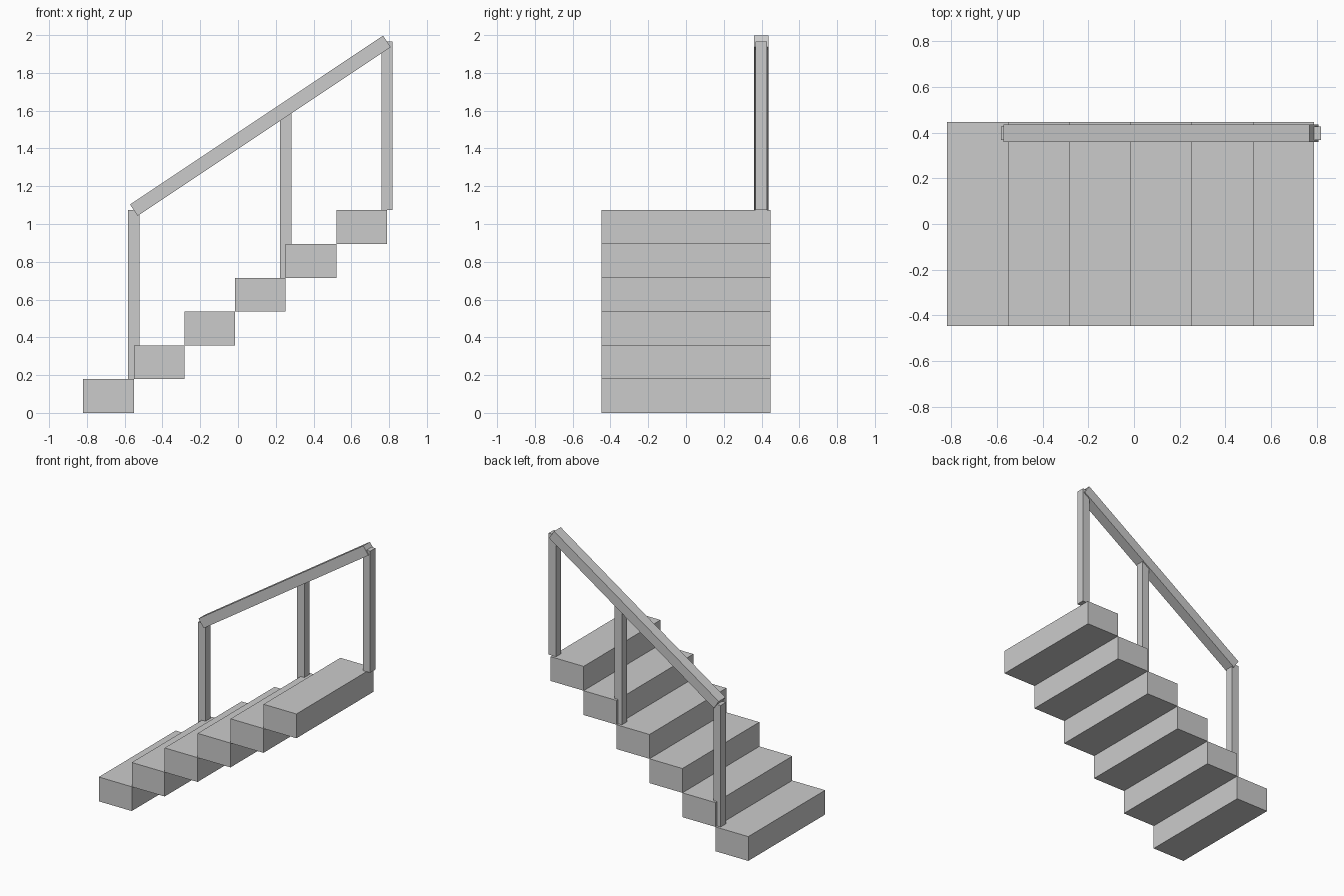
import bpy, math

if "Cube" in bpy.data.objects:
    bpy.data.objects.remove(bpy.data.objects["Cube"])

COUNT = 6
RUN, RISE, WIDTH = 0.2681, 0.1788, 0.894
POST, POST_H = 0.06, 0.894
RAIL_Y = 0.398
X0 = -0.82


def box(name, center, size, pitch=0.0):
    bpy.ops.mesh.primitive_cube_add(size=1, location=center)
    ob = bpy.context.object
    ob.name = name
    ob.scale = size
    bpy.ops.object.transform_apply(location=False, rotation=False, scale=True)
    ob.rotation_euler.y = pitch
    return ob


# Solid block steps climbing towards +x
for i in range(COUNT):
    box(f"step_{i + 1}", (X0 + (i + 0.5) * RUN, 0, (i + 0.5) * RISE),
        (RUN, WIDTH, RISE))

# Posts standing at the back edge of steps 1, 4 and 6
for n in (1, 4, 6):
    box(f"post_{n}", (X0 + n * RUN, RAIL_Y, n * RISE + POST_H / 2),
        (POST, POST, POST_H))

# Sloping handrail joining the post tops
length = math.hypot(5 * RUN, 5 * RISE)
box("handrail", (X0 + 3.5 * RUN, RAIL_Y, 3.5 * RISE + POST_H),
    (length, 0.078, 0.073), -math.atan2(RISE, RUN))
